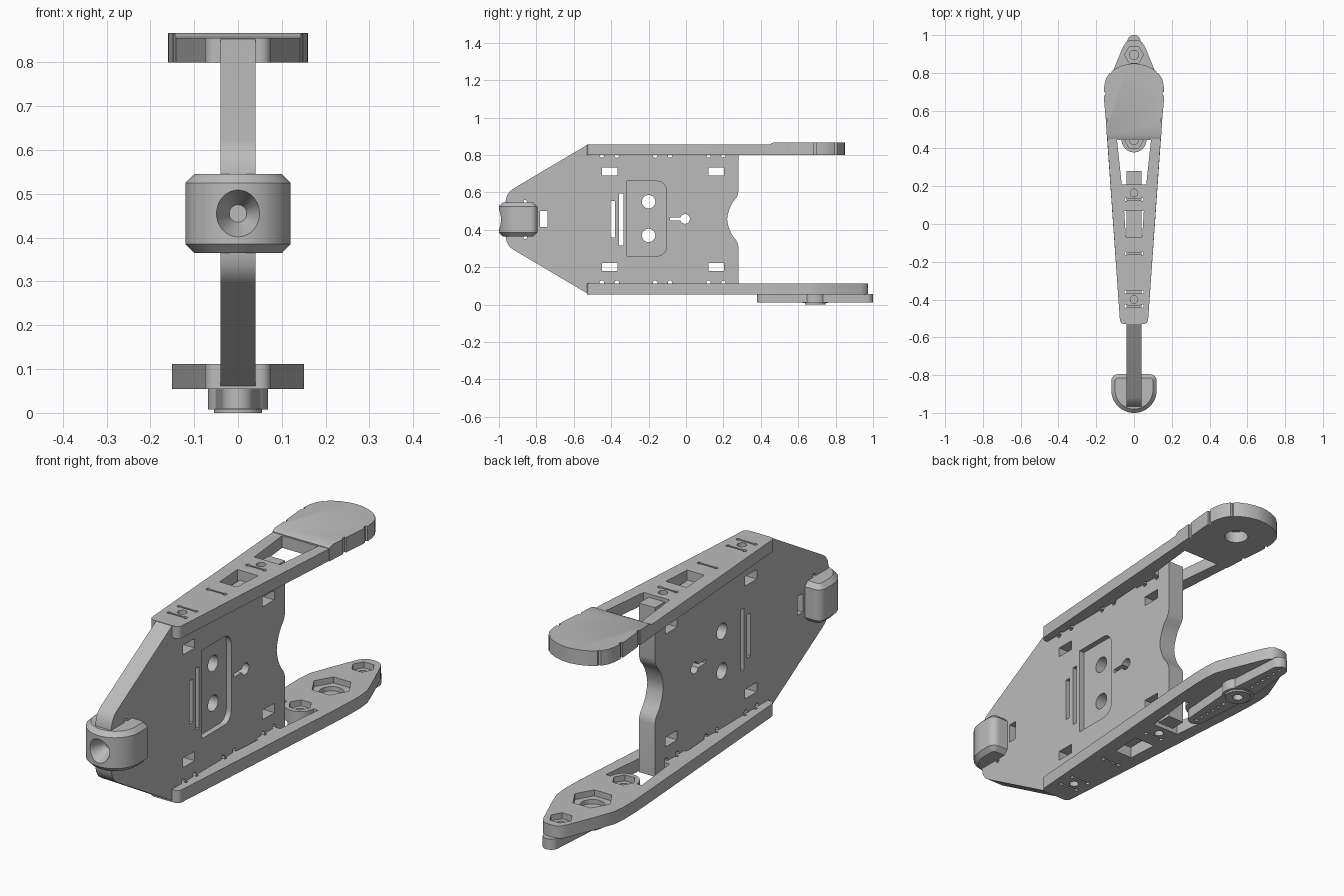
import bpy, bmesh
from math import cos, sin, radians

cube = bpy.data.objects.get("Cube")
if cube:
    bpy.data.objects.remove(cube, do_unlink=True)

GREY = (0.5, 0.5, 0.5, 1)
mat = bpy.data.materials.new("plain grey")
mat.use_nodes = True
mat.diffuse_color = GREY
mat.node_tree.nodes["Principled BSDF"].inputs["Base Color"].default_value = GREY


def arc(c, r, a0, a1, n=16):
    steps = [radians(a0 + (a1 - a0) * i / n) for i in range(n + 1)]
    return [(c[0] + r * cos(a), c[1] + r * sin(a)) for a in steps]


def disc(c, r, n=24, turn=0):
    return arc(c, r, turn, turn + 360, n)[:-1]


def rect(x0, x1, y0, y1):
    return [(x0, y0), (x1, y0), (x1, y1), (x0, y1)]


def mirrored(half):
    """Close an outline running up the +x side with its reflection."""
    return half + [(-x, y) for x, y in reversed(half) if abs(x) > 1e-5]


def solid(name, parts):
    """Each part is (axis, outline, low, high), extruded along its axis."""
    bm = bmesh.new()
    for axis, pts, lo, hi in parts:
        def place(p, h):
            return {"x": (h, p[0], p[1]), "y": (p[0], h, p[1]), "z": (p[0], p[1], h)}[axis]
        rings = [[bm.verts.new(place(p, h)) for p in pts] for h in (lo, hi)]
        bm.faces.new(rings[0])
        bm.faces.new(rings[1])
        for i in range(len(pts)):
            j = (i + 1) % len(pts)
            bm.faces.new((rings[0][i], rings[0][j], rings[1][j], rings[1][i]))
    bmesh.ops.recalc_face_normals(bm, faces=bm.faces)
    me = bpy.data.meshes.new(name)
    bm.to_mesh(me)
    bm.free()
    me.materials.append(mat)
    ob = bpy.data.objects.new(name, me)
    bpy.context.collection.objects.link(ob)
    return ob


def bake(ob):
    dg = bpy.context.evaluated_depsgraph_get()
    me = bpy.data.meshes.new_from_object(ob.evaluated_get(dg))
    ob.modifiers.clear()
    ob.data = me


def cut(ob, cutter):
    m = ob.modifiers.new("cut", "BOOLEAN")
    m.operation, m.solver, m.use_self = "DIFFERENCE", "EXACT", True
    m.object = cutter
    bake(ob)
    bpy.data.objects.remove(cutter, do_unlink=True)


def socket():
    """Conical socket in the nose."""
    ob = solid("socket_cutter", [("y", disc((0, 0.455), 1, 32), -1.02, -0.92)])
    for v in ob.data.vertices:
        r = 0.062 if v.co.y < -1 else 0.02
        v.co.x *= r
        v.co.z = 0.455 + (v.co.z - 0.455) * r
    return ob


# Central web with scalloped rear edge
MID = 0.457
upper = [(0.22, MID), (0.223, 0.48), (0.23, 0.505), (0.24, 0.53), (0.252, 0.55), (0.267, 0.568),
         (0.276, 0.585), (0.28, 0.605), (0.28, 0.84), (0.205, 0.84), (0.205, 0.81),
         (-0.5, 0.81), (-0.53, 0.853), (-0.92, 0.622), (-0.943, 0.605), (-0.958, 0.58), (-0.965, 0.55)]
web = solid("web", [("x", upper + [(y, 2 * MID - z) for y, z in reversed(upper[1:])], -0.04, 0.04)])
openings = [rect(-0.405, -0.38, 0.36, 0.555), rect(-0.358, -0.335, 0.315, 0.595),
            rect(-0.78, -0.74, 0.415, 0.5), rect(-0.085, 0, 0.45, 0.466),
            disc((-0.005, 0.458), 0.026)]
openings += [disc((-0.2, z), 0.036) for z in (0.37, 0.55)]
for y in (-0.45, 0.12):
    openings += [rect(y, y + 0.083, z, z + 0.043) for z in (0.18, 0.691)]
for z in (0.117, 0.797):
    openings += [disc((y, z), 0.012, 12) for y in (-0.45, -0.37, -0.165, -0.085, 0.12, 0.2)]
openings += [disc((-0.86, z), 0.01, 12) for z in (0.36, 0.55)]
panel = ([(-0.315, 0.26)] + arc((-0.155, 0.31), 0.05, -90, 0, 6)
         + arc((-0.155, 0.61), 0.05, 0, 90, 6) + [(-0.315, 0.66)])
cut(web, solid("web_cutter", [("x", p, -0.1, 0.1) for p in openings] + [("x", panel, 0.015, 0.1)]))
cut(web, socket())

# Nose block, D shaped with chamfered rims
d_half = (arc((0, -0.88), 0.12, -90, 0, 20) + arc((0.085, -0.83), 0.035, 0, 90, 6) + [(0, -0.795)])
nose = solid("nose", [("z", mirrored(d_half), 0.365, 0.545)])
bev = nose.modifiers.new("chamfer", "BEVEL")
bev.width, bev.segments, bev.limit_method, bev.angle_limit = 0.02, 1, "ANGLE", radians(60)
bake(nose)
cut(nose, socket())


def plate_openings(lo, hi):
    """Screw holes, stitch slots and tapered window shared by both plates."""
    shapes = [disc((0, y), 0.02) for y in (0.165, -0.4)]
    shapes.append([(-0.043, -0.07), (0.043, -0.07), (0.052, 0.07), (-0.052, 0.07)])
    for y in (0.13, -0.155, -0.36, -0.435):
        shapes.append(rect(-0.042, 0.042, y - 0.004, y + 0.004))
        shapes += [disc((x, y), 0.009, 12) for x in (-0.042, 0.042)]
    return [("z", p, lo, hi) for p in shapes]


front_edge = [(0, -0.53)] + arc((0.05, -0.505), 0.025, -90, 0, 6)

# Upper plate with open window
top_plate = solid("upper_plate", [("z", mirrored(front_edge + [(0.142, 0.46), (0.142, 0.5), (0, 0.5)]), 0.8, 0.855)])
window = [(-0.065, 0.21), (0.065, 0.21), (0.09, 0.445), (-0.09, 0.445)]
cut(top_plate, solid("upper_cutter", plate_openings(0.7, 0.9) + [("z", window, 0.7, 0.9)]))

# Rounded head on the upper plate, with edge notches and a blind hole below
head_half = [(0, 0.45), (0.143, 0.45), (0.15, 0.56), (0.159, 0.66), (0.16, 0.7), (0.157, 0.735),
             (0.148, 0.77), (0.13, 0.798), (0.1, 0.822), (0.065, 0.838), (0.03, 0.847), (0, 0.85)]
head = solid("upper_head", [("z", mirrored(head_half), 0.799, 0.867)])
notches = [("x", [(0.44, 0.853), (0.475, 0.87), (0.44, 0.89)], -0.3, 0.3),
           ("z", disc((0, 0.68), 0.05, 32), 0.7, 0.85)]
for s in (-1, 1):
    for x, y in ((0.16, 0.55), (0.169, 0.69), (0.138, 0.806)):
        notches.append(("z", rect(s * x - 0.018, s * x + 0.018, y - 0.009, y + 0.009), 0.7, 0.9))
cut(head, solid("head_cutter", notches))

# Lower plate with pointed tail, lug window and nut pockets
tail = [(0.143, 0.46), (0.15, 0.58), (0.151, 0.66), (0.145, 0.72), (0.115, 0.8), (0.06, 0.935),
        (0.045, 0.96), (0.025, 0.972), (0, 0.974)]
low_plate = solid("lower_plate", [("z", mirrored(front_edge + tail), 0.055, 0.112)])
lug_window = ([(-0.065, 0.21), (0.065, 0.21), (0.09, 0.445)]
              + arc((0, 0.445), 0.066, 0, -180) + [(-0.09, 0.445)])
pockets = plate_openings(0, 0.2) + [("z", lug_window, 0, 0.2)]
for y, hexagon, bore in ((0.445, 0.05, 0.025), (0.67, 0.088, 0.052), (0.895, 0.05, 0.025)):
    pockets += [("z", disc((0, y), hexagon, 6), 0.085, 0.2), ("z", disc((0, y), bore), 0.065, 0.2)]
cut(low_plate, solid("lower_cutter", pockets))

# Two-armed horn under the lower plate
HUB = 0.69
outline = (arc((0, 0.965), 0.035, 0, 180) + [(-0.055, HUB)]
           + arc((0, 0.415), 0.035, 180, 360) + [(0.055, HUB)])
horn = solid("horn_arms", [("z", outline, 0.01, 0.058)])
holes = [("z", disc((0, HUB + s * (0.095 + 0.036 * i)), 0.008, 12), -0.1, 0.045)
         for s in (-1, 1) for i in range(6)]
cut(horn, solid("horn_cutter", holes + [("z", disc((0, HUB), 0.022), -0.1, 0.04)]))
hub = solid("horn_hub", [("z", disc((0, HUB), 0.068, 32), 0.008, 0.057)])
boss = solid("horn_boss", [("z", disc((0, HUB), 0.055, 32), 0, 0.03)])
for ob in (hub, boss):
    cut(ob, solid("bore_cutter", [("z", disc((0, HUB), 0.022), -0.1, 0.04)]))

# Smooth the curved walls while keeping hard edges
parts = [web, nose, top_plate, head, low_plate, horn, hub, boss]
for ob in bpy.context.view_layer.objects:
    ob.select_set(ob in parts)
bpy.context.view_layer.objects.active = web
bpy.ops.object.shade_smooth_by_angle(angle=radians(30))
